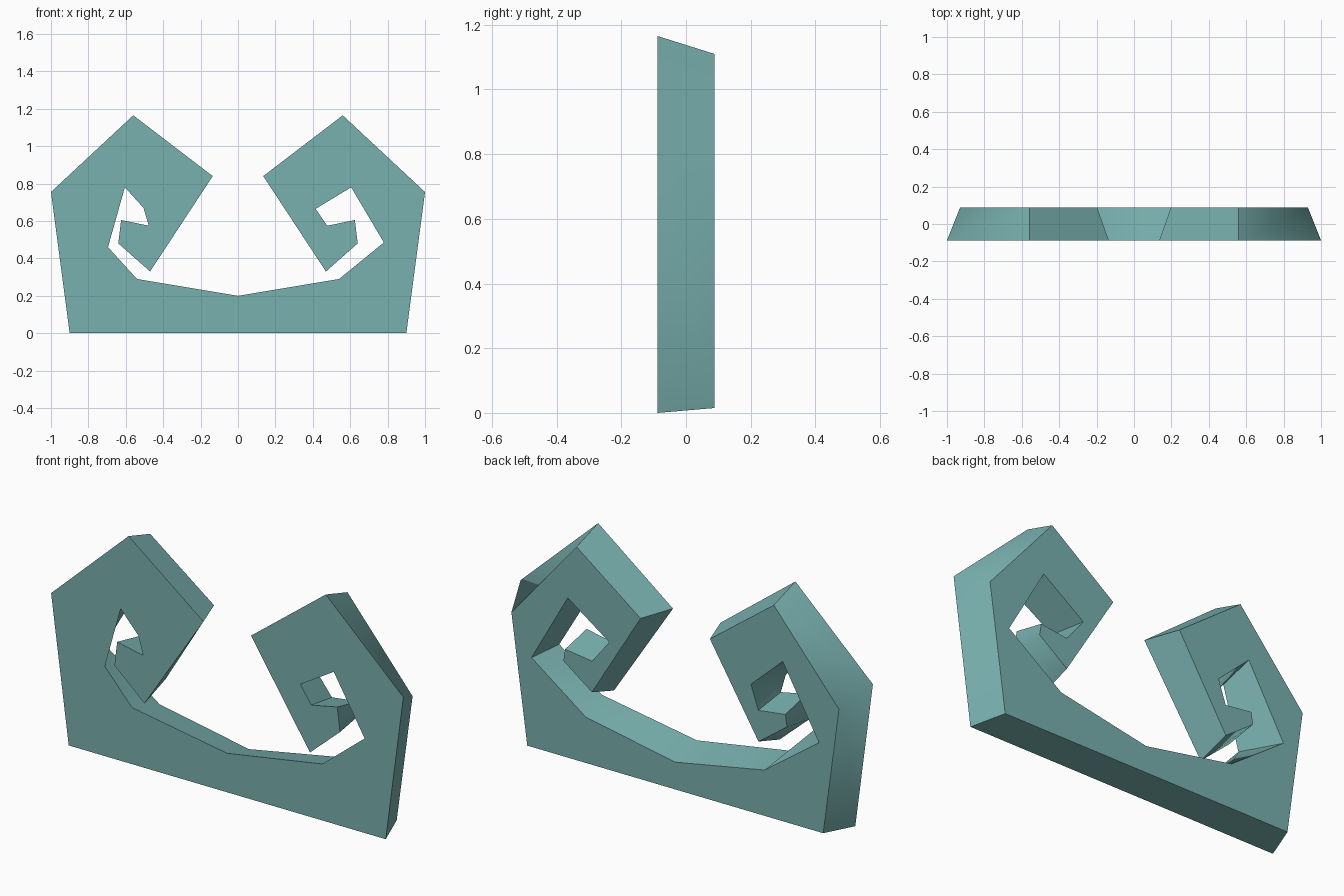
import bpy
import bmesh
import math

cube = bpy.data.objects.get("Cube")
if cube:
    bpy.data.objects.remove(cube, do_unlink=True)

HALF_DEPTH = 0.0875


def make_material(name, colour):
    material = bpy.data.materials.new(name)
    material.use_nodes = True
    material.diffuse_color = colour
    material.node_tree.nodes["Principled BSDF"].inputs["Base Color"].default_value = colour
    return material


def mirrored_outline(half, left_changes):
    """Close a half outline with its mirror image; a few left points differ."""
    left = [left_changes.get(i, point) for i, point in enumerate(half[:-1])]
    return half + [(-x, z) for x, z in reversed(left)]


# Half outlines from the bottom corner, round the inward curl, to the middle
front_half = [
    (.9, 0), (1, .755), (.56, 1.165), (.135, .84),   # outer edge
    (.47, .33), (.64, .48), (.625, .605),            # curled tip
    (.477, .575), (.415, .665), (.605, .78),         # hollow of the curl
    (.78, .485), (.54, .29), (0, .2),                # cradle
]
back_half = [
    (.84, .015), (.93, .675), (.56, 1.11), (.197, .84),
    (.473, .387), (.635, .505), (.625, .567),
    (.472, .547), (.375, .67), (.61, .835),
    (.816, .473), (.507, .25), (0, .155),
]
front_outline = mirrored_outline(front_half, {8: (.505, .67), 10: (.695, .46)})
back_outline = mirrored_outline(back_half, {8: (.43, .67)})

# Slab: front and back faces bridged by bevelled walls
bm = bmesh.new()
front = [bm.verts.new((x, -HALF_DEPTH, z)) for x, z in front_outline]
back = [bm.verts.new((x, HALF_DEPTH, z)) for x, z in back_outline]
bm.faces.new(front)
bm.faces.new(list(reversed(back)))
count = len(front)
for i in range(count):
    j = (i + 1) % count
    bm.faces.new((front[j], front[i], back[i], back[j]))
bmesh.ops.recalc_face_normals(bm, faces=bm.faces)

mesh = bpy.data.meshes.new("curled_horn_crest")
bm.to_mesh(mesh)
bm.free()
mesh.materials.append(make_material("muted teal", (.19, .44, .43, 1)))

crest = bpy.data.objects.new("curled_horn_crest", mesh)
bpy.context.collection.objects.link(crest)
bpy.ops.object.select_all(action='DESELECT')
crest.select_set(True)
bpy.context.view_layer.objects.active = crest
bpy.ops.object.shade_smooth_by_angle(angle=math.radians(60))
